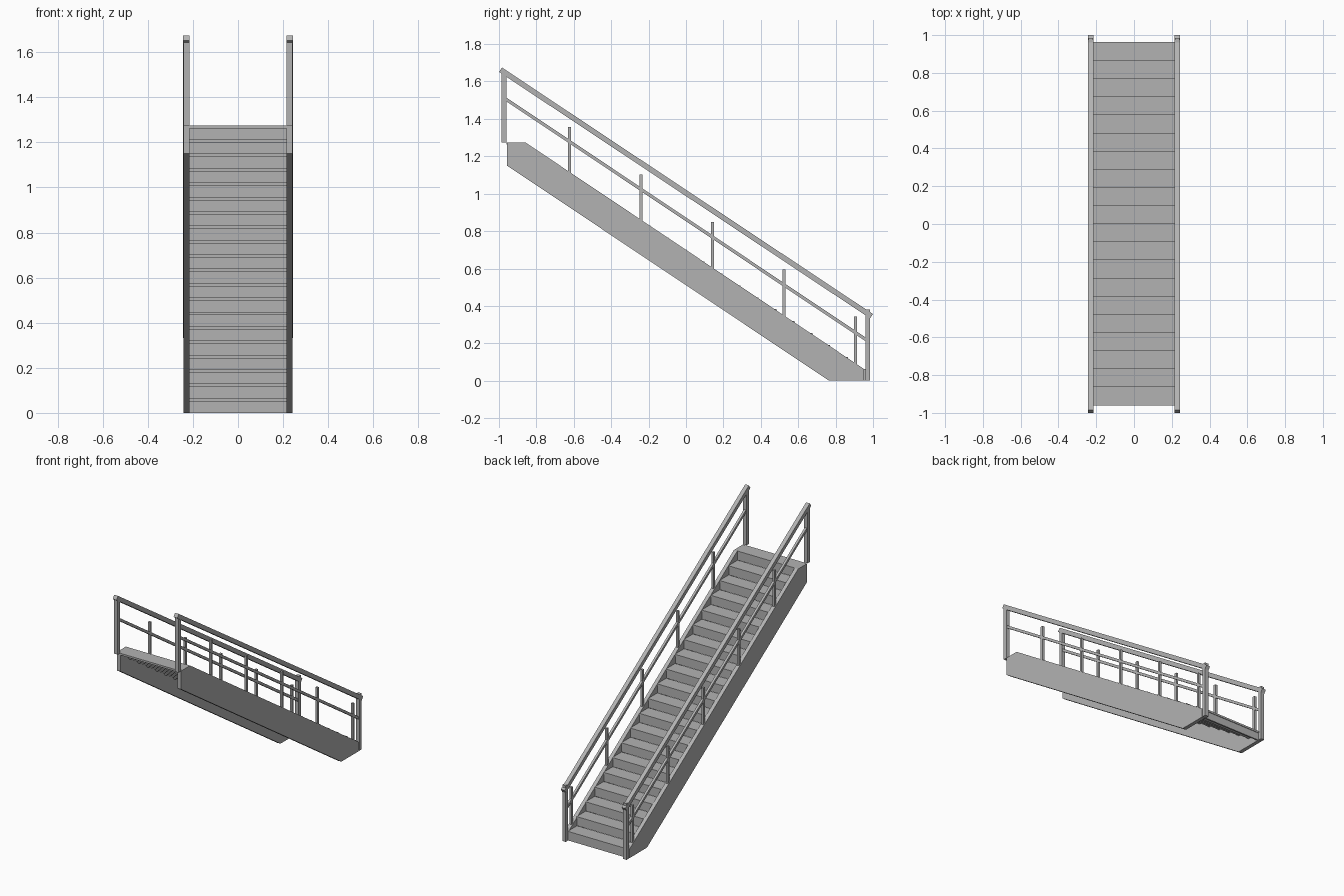
import bpy
import bmesh
from mathutils import Vector

cube = bpy.data.objects.get("Cube")
if cube:
    bpy.data.objects.remove(cube, do_unlink=True)

grey = bpy.data.materials.new("painted_grey")
grey.use_nodes = True
colour = (0.45, 0.45, 0.45, 1)
grey.diffuse_color = colour
grey.node_tree.nodes["Principled BSDF"].inputs["Base Color"].default_value = colour


def extrude_profile(name, points, x0, x1):
    """Extrude a closed (y, z) outline from x0 to x1."""
    bm = bmesh.new()
    face = bm.faces.new([bm.verts.new((x0, y, z)) for y, z in points])
    result = bmesh.ops.extrude_face_region(bm, geom=[face])
    moved = [v for v in result["geom"] if isinstance(v, bmesh.types.BMVert)]
    bmesh.ops.translate(bm, verts=moved, vec=(x1 - x0, 0, 0))
    bmesh.ops.recalc_face_normals(bm, faces=bm.faces)
    mesh = bpy.data.meshes.new(name)
    bm.to_mesh(mesh)
    bm.free()
    mesh.materials.append(grey)
    obj = bpy.data.objects.new(name, mesh)
    bpy.context.collection.objects.link(obj)
    return obj


def box(name, x0, x1, y0, y1, z0, z1):
    return extrude_profile(name, [(y0, z0), (y1, z0), (y1, z1), (y0, z1)], x0, x1)


def rail(name, start, end, thickness, x0, x1):
    """Sloping bar with ends cut square to its length."""
    a, b = Vector(start), Vector(end)
    d = (b - a).normalized()
    n = Vector((-d.y, d.x)) * thickness / 2
    return extrude_profile(name, [a - n, b - n, b + n, a + n], x0, x1)


STEPS = 20
RUN = 0.096
RISE = 1.275 / STEPS
NOSE = 0.963
INNER, OUTER = 0.216, 0.242
MID = (INNER + OUTER) / 2
SLOPE = RISE / RUN

# Treads and risers
for i in range(STEPS):
    front = NOSE - i * RUN
    top = (i + 1) * RISE
    box(f"tread_{i + 1}", -INNER, INNER, front - RUN - 0.003, front, top - 0.013, top)
    box(f"riser_{i + 1}", -INNER, INNER, front - 0.014, front - 0.004,
        top - RISE, top - 0.013)

# Stringers, posts and rails on both sides
stringer = [(-0.957, 1.15), (-0.957, 1.275), (-0.86, 1.275),
            (0.953, 0.062), (0.953, 0), (0.765, 0)]
for side, s in (("left", 1), ("right", -1)):
    x0, x1 = sorted((s * INNER, s * OUTER))
    extrude_profile(f"{side}_stringer", stringer, x0, x1)
    box(f"{side}_top_post", x0, x1, -0.986, -0.961, 1.275, 1.655)
    box(f"{side}_bottom_post", x0, x1, 0.959, 0.985, 0, 0.382)
    rail(f"{side}_handrail", (-0.992, 1.663), (0.992, 0.345), 0.028,
         x0 - 0.001, x1 + 0.001)
    m0, m1 = s * MID - 0.008, s * MID + 0.008
    rail(f"{side}_middle_rail", (-0.965, 1.507), (0.965, 0.218), 0.017, m0, m1)
    for i in range(5):
        y = -0.622 + i * 0.382
        base = 1.275 - (y + 0.86) * SLOPE
        box(f"{side}_baluster_{i + 1}", m0, m1, y - 0.008, y + 0.008,
            base - 0.02, base + 0.24)
